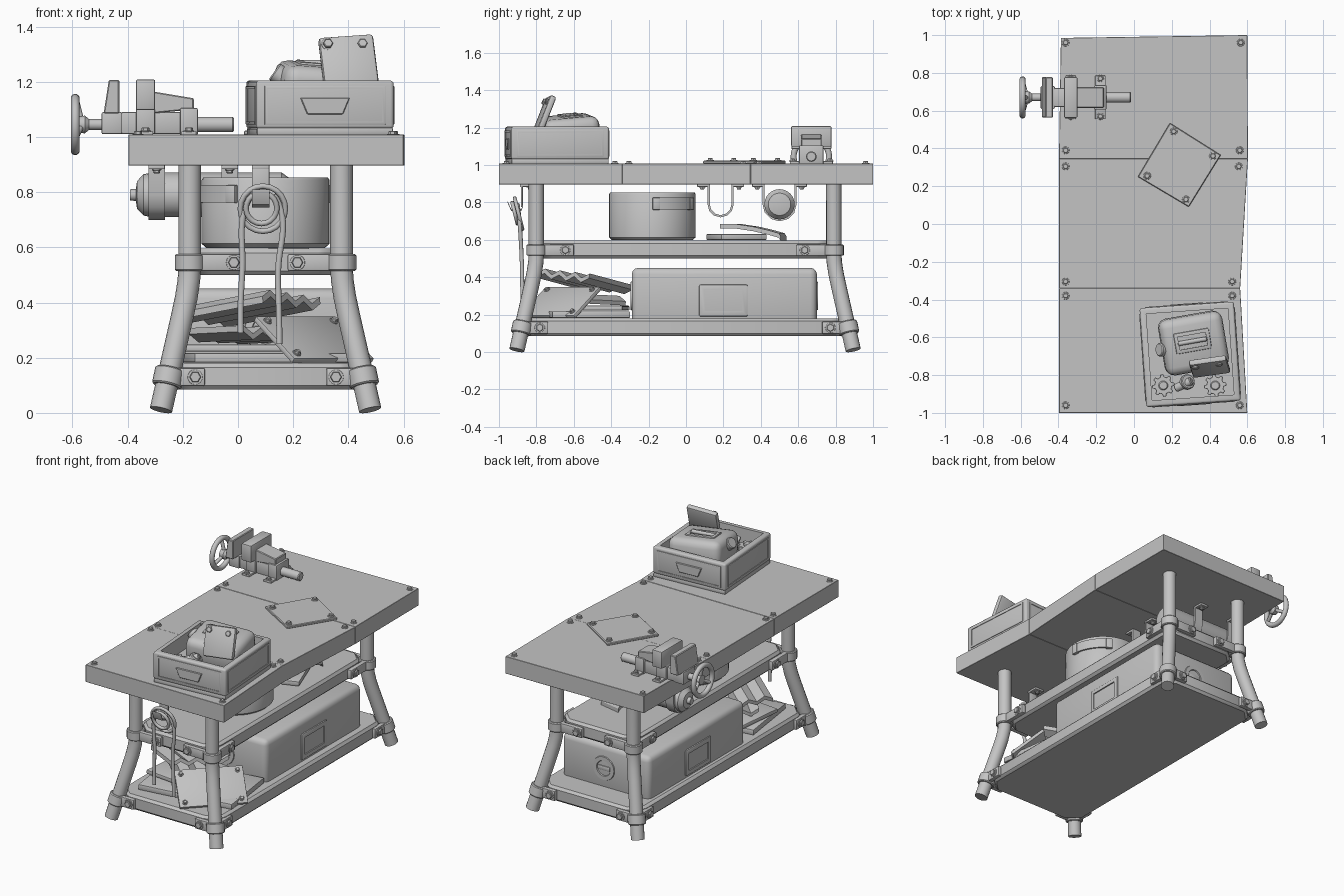
import bpy, bmesh, math
from mathutils import Vector, Matrix, Euler

if "Cube" in bpy.data.objects:
    bpy.data.objects.remove(bpy.data.objects["Cube"])

GREY = bpy.data.materials.new("plain_grey")
GREY.use_nodes = True
GREY.diffuse_color = (0.55, 0.55, 0.55, 1)
GREY.node_tree.nodes["Principled BSDF"].inputs["Base Color"].default_value = (0.55, 0.55, 0.55, 1)
CX, R = 0.1, math.radians


def finish(bm, name, loc=(0, 0, 0), rot=(0, 0, 0)):
    bmesh.ops.recalc_face_normals(bm, faces=bm.faces)
    bm.transform(Matrix.Translation(loc) @ Euler([R(a) for a in rot]).to_matrix().to_4x4())
    mesh = bpy.data.meshes.new(name)
    bm.to_mesh(mesh)
    bm.free()
    ob = bpy.data.objects.new(name, mesh)
    bpy.context.collection.objects.link(ob)
    mesh.materials.append(GREY)
    bpy.ops.object.select_all(action='DESELECT')
    ob.select_set(True)
    bpy.context.view_layer.objects.active = ob
    bpy.ops.object.shade_smooth_by_angle(angle=R(32))


def soften(bm, width, segs=2):
    if width:
        bmesh.ops.bevel(bm, geom=bm.edges[:], offset=width, segments=segs, affect='EDGES', profile=0.5)


def box(name, loc, size, bevel=0.006, rot=(0, 0, 0), recesses=(), segs=2):
    """Box; each recess is (direction, rim, depth)."""
    bm = bmesh.new()
    bmesh.ops.create_cube(bm, size=1, matrix=Matrix.Diagonal((*size, 1)))
    soften(bm, bevel, segs)
    for d, rim, depth in recesses:
        f = max(bm.faces, key=lambda f: f.normal.dot(Vector(d)) + f.calc_area())
        bmesh.ops.inset_region(bm, faces=[f], thickness=rim)
        push = bmesh.ops.extrude_face_region(bm, geom=[f])
        verts = [v for v in push["geom"] if isinstance(v, bmesh.types.BMVert)]
        bmesh.ops.translate(bm, verts=verts, vec=-Vector(d) * depth)
        bmesh.ops.delete(bm, geom=[f], context='FACES_ONLY')
    finish(bm, name, loc, rot)


def prism(name, pts, depth, loc=(0, 0, 0), rot=(0, 0, 0), bevel=0.004):
    """Polygon in local XY, extruded up along Z by depth."""
    bm = bmesh.new()
    f = bm.faces.new([bm.verts.new((x, y, 0)) for x, y in pts])
    up = bmesh.ops.extrude_face_region(bm, geom=[f])
    bmesh.ops.translate(bm, vec=(0, 0, depth), verts=[v for v in up["geom"] if isinstance(v, bmesh.types.BMVert)])
    soften(bm, bevel, 1)
    finish(bm, name, loc, rot)


def lathe(name, profile, loc, rot=(0, 0, 0), segs=24):
    """Spin (radius, height) points around local Z."""
    bm = bmesh.new()
    vs = [bm.verts.new((r, 0, h)) for r, h in profile]
    es = [bm.edges.new(p) for p in zip(vs, vs[1:])]
    bmesh.ops.spin(bm, geom=vs + es, axis=(0, 0, 1), cent=(0, 0, 0), angle=2 * math.pi, steps=segs)
    bmesh.ops.remove_doubles(bm, verts=bm.verts, dist=1e-5)
    finish(bm, name, loc, rot)


def rod(name, loc, r, length, rot=(0, 0, 0), segs=20, b=0.005):
    lathe(name, [(0, 0), (r - b, 0), (r, b), (r, length - b), (r - b, length), (0, length)], loc, rot, segs)


def bolt(loc, rot=(0, 0, 0), r=0.02):
    rod("bolt_washer", loc, r, 0.006, rot, 16, 0.001)
    rod("bolt_head", loc, r * 0.75, 0.017, rot, 6, 0.003)


def tube(name, pts, r, closed=False, smooth=False):
    cu = bpy.data.curves.new(name, 'CURVE')
    cu.dimensions, cu.bevel_depth, cu.bevel_resolution = '3D', r, 6
    cu.use_fill_caps, cu.resolution_u = True, 5
    sp = cu.splines.new('NURBS' if smooth else 'POLY')
    sp.points.add(len(pts) - 1)
    for p, co in zip(sp.points, pts):
        p.co = (*co, 1)
    sp.use_cyclic_u, sp.use_endpoint_u = closed, True
    ob = bpy.data.objects.new(name, cu)
    bpy.context.collection.objects.link(ob)
    bm = bmesh.new()
    bm.from_mesh(ob.to_mesh())
    bpy.data.objects.remove(ob)
    finish(bm, name)


def arc(r, a0, a1, n):
    return [(r * math.cos(R(a0 + (a1 - a0) * i / n)), r * math.sin(R(a0 + (a1 - a0) * i / n))) for i in range(n + 1)]


def ribbon(name, path, t, width, loc, rot):
    """Open 2D path thickened downwards by t, extruded by width."""
    prism(name, path + [(x, y - t) for x, y in reversed(path)], width, loc, rot, 0)


# Table top of three planks, with bolts
prism("rear_plank", [(-.397, .345), (.603, .345), (.6, 1), (-.387, .985)], .112, (0, 0, .896), bevel=.0015)
prism("middle_plank", [(-.397, -.34), (.562, -.34), (.603, .345), (-.397, .345)], .111, (0, 0, .896), bevel=.0015)
prism("front_plank", [(-.397, -1), (.6, -1), (.562, -.34), (-.397, -.34)], .112, (0, 0, .896), bevel=.0015)
for y, xr in ((.96, .565), (.39, .56), (.305, .555), (-.305, .52), (-.38, .52), (-.96, .56)):
    bolt((-.362, y, 1.005))
    bolt((xr, y, 1.005))


# Shelves with cut corners
def shelf(name, hx, hy, cut, z0, z1):
    pts = [(hx, hy - cut), (hx - cut, hy), (cut - hx, hy), (-hx, hy - cut)]
    pts += [(-x, -y) for x, y in pts]
    prism(name, pts, z1 - z0, (CX, -.005, z0), bevel=.015)


shelf("middle_shelf", .275, .79, .07, .5, .595)
shelf("lower_shelf", .36, .875, .08, .085, .18)

# Legs with shelf clamps
for sx in (-1, 1):
    for sy in (-1, 1):
        def at(dx, dy, z):
            return (CX + sx * dx, -.005 + sy * dy, z)
        path = [(.275, .9), (.275, .53), (.278, .48), (.287, .42), (.302, .35), (.379, .011)]
        tube("leg", [at(d, d + .52, z) for d, z in path], .041)
        tilt = (sy * 12, -sx * 12, 0)
        for d, z, h, t, fx, side in ((.275, .545, .06, 0, .115, .2), (.352, .13, .065, 1, .255, .14)):
            fy, low = d + .52, d + t * h * .11
            rod("clamp_ring", at(low, low + .52, z - h / 2), .054, h, [a * t for a in tilt])
            run = d - fx + .035
            box("clamp_end_tab", at(d - run / 2, fy + .012, z), (run, .03, h))
            box("clamp_side_tab", at(d + .012, fy - side / 2, z), (.03, side, h))
            bolt(at(fx, fy + .025, z), (-90 * sy, 0, 0), .028)
            bolt(at(d + .025, fy - side + .045, z), (0, 90 * sx, 0), .028)

# Large case with grips on the sides and a dial at each end
box("storage_case", (.09, .205, .298), (.63, .99, .304), .035, segs=3)
for s in (-1, 1):
    box("case_grip", (.09 + s * .311, .2, .275), (.024, .26, .17), .008, recesses=[((s, 0, 0), .03, .02)])
    lathe("case_dial", [(0, .004), (.045, .004), (.05, .014), (.075, .014), (.08, 0)],
          (CX, .205 + s * .487, .3), (-90 * s, 0, 0))
    box("case_dial_grip", (CX, .205 + s * .49, .3), (.09, .02, .03))

# Cooking pot with two side grips
lathe("pot", [(0, 0), (.215, 0), (.232, .015), (.232, .245), (.226, .255), (.215, .255), (.212, .03), (0, .03)],
      (.1, -.18, .598), segs=40)
for a in (0, 180):
    prism("pot_grip", arc(.247, a, a + 64, 8) + arc(.236, a + 64, a, 8), .062, (.1, -.18, .763), bevel=0)
    for b in (5, 59):
        x, y = arc(.236, a + b, a + b, 1)[0]
        box("pot_grip_lug", (.1 + x, -.18 + y, .793), (.03, .04, .066), .004, (0, 0, a + b))

# Canister under the top and hanging straps
lathe("canister", [(0, 0), (.02, 0), (.022, .022), (.05, .026), (.075, .05), (.081, .08), (.081, .55), (.06, .58), (0, .59)],
      (-.392, .5, .79), (0, 90, 0))
for x, y in ((-.295, .5), (-.03, .5), (-.03, .185), (.085, .185)):
    hw = .091 if y > .3 else .07
    path = [[(r, .9)] + [(px, .79 + pz) for px, pz in arc(r, 0, -180, 6)] + [(-r, .9)] for r in (hw, hw - .012)]
    prism("hanging_strap", path[0] + path[1][::-1], .06, (x - .03, y, 0), (90, 0, 90), bevel=0)
    for s in (-1, 1):
        box("strap_foot", (x, y + s * (hw + .025), .89), (.06, .06, .014), .003)
        bolt((x, y + s * (hw + .028), .885), (180, 0, 0), .017)

# Hook and coiled rope at the front
box("hook_foot", (.082, -.85, .89), (.064, .075, .014), .003)
box("hook_strip", (.082, -.877, .835), (.064, .01, .12), .003)
hook = [(-.872, .785), (-.88, .765), (-.905, .755), (-.935, .765), (-.955, .81)]
ribbon("hook_curl", hook, .01, .064, (.05, 0, 0), (90, 0, 90))
bolt((.082, -.835, .885), (180, 0, 0), .017)
for r, cx, cy, cz in ((.082, .09, -.895, .74), (.056, .085, -.915, .742)):
    tube("rope_loop", [(cx + x, cy - z * .25, cz + z) for x, z in arc(r, 0, 360, 20)[:-1]], .01, True)
tube("rope_tail_left", [(.05, -.9, .79), (.0, -.89, .72), (.03, -.88, .55), (.005, -.875, .42), (.01, -.875, .29)], .011, smooth=True)
tube("rope_tail_right", [(.13, -.9, .79), (.185, -.89, .71), (.13, -.88, .55), (.15, -.875, .42), (.15, -.875, .25)], .011, smooth=True)

# Scrap boards and corrugated sheets on the lower shelf
box("flat_board", (.12, -.55, .2), (.62, .42, .035), .005, (0, 0, 8))
box("small_board", (0, -.5, .235), (.36, .36, .025), .005, (0, 0, -6))
zigzag = [(-.175 + .05 * i, .028 * (i % 2)) for i in range(8)]
ribbon("corrugated_sheet_upper", zigzag, .025, .4, (-.125, -.425, .345), (81, 5, 53))
ribbon("corrugated_sheet_lower", zigzag[1:7], .022, .28, (-.09, -.41, .275), (88, 2, 45))
lean = (38, 0, 45)
mid = Vector((.275, -.67, .265))
box("leaning_plate", mid, (.41, .25, .022), .005, lean)
turn = Euler([R(a) for a in lean]).to_matrix()
for x in (-.17, .17):
    for y in (-.095, .095):
        bolt(mid + turn @ Vector((x, y, .009)), lean, .016)

# Loose plates on the middle shelf
box("loose_plate_lower", (.15, .27, .615), (.24, .26, .03), .005, (0, 0, 20))
bend = [(-.18, .045), (-.1, .045), (0, .03), (.08, .012), (.14, -.005), (.15, -.02)]
ribbon("bent_plate", bend, .024, .15, (.08, .39, .64), (90, 0, 78))

# Bolted plate on the table top
prism("bolted_plate", [(.19, .535), (.46, .365), (.29, .09), (.02, .25)], .017, (0, 0, 1.006))
for x, y in ((.21, .49), (.418, .36), (.275, .13), (.07, .255)):
    bolt((x, y, 1.021))

# Open crate with inset sides and two grips
ROT = (0, 0, 4)
spin = Euler((0, 0, R(4))).to_matrix()
mid = Vector((.297, -.69, 0))
box("crate_base", mid + Vector((0, 0, 1.02)), (.495, .52, .028), .006, ROT)
box("crate", mid + Vector((0, 0, 1.117)), (.5, .525, .175), .012, ROT, [((0, 0, 1), .03, .1)], 3)
for i, d in enumerate(((0, -1, 0), (0, 1, 0), (1, 0, 0), (-1, 0, 0))):
    d = Vector(d)
    half, w = (.2575, .44) if i < 2 else (.245, .465)
    box("crate_frame", mid + spin @ (d * half) + Vector((0, 0, 1.115)),
        (w, .018, .14) if i < 2 else (.018, w, .14), .003, ROT, [(d, .012, .006)])
    if i < 2:
        grip = [(-.09, .03), (.09, .03), (.065, -.03), (-.065, -.03)]
        prism("crate_grip", grip, .012, mid + spin @ (d * half) + Vector((0, 0, 1.112)), (90, 0, i * 180 + 4), .003)

# Things inside the crate
box("crate_machine", (.315, -.63, 1.18), (.34, .3, .16), .045, (5, 4, 10), segs=3)
box("machine_slot_frame", (.31, -.62, 1.262), (.19, .11, .016), .006, (5, 4, 10), [((0, 0, 1), .02, .01)])
rod("machine_slot_bar", (.23, -.635, 1.267), .012, .16, (0, 90, 10))
rod("knob", (.185, -.665, 1.2), .036, .065, (0, -55, 0))
box("tilted_plate", (.4, -.755, 1.275), (.2, .035, .19), .012, (-22, -4, 8))
for x in (.33, .455):
    bolt((x - .005, -.742 + (x - .4) * .14, 1.335), (68, 0, 8), .024)
for x in (.155, .43):
    teeth = [(q[0] * k, q[1] * k) for i in range(8) for o, k in ((0, 1), (16, 1), (22, .78), (39, .78))
             for q in arc(.06, i * 45 + o, i * 45 + o, 1)[:1]]
    prism("gear", teeth, .03, (x, -.855, 1.115), bevel=.002)
    rod("gear_hub", (x, -.855, 1.115), .025, .04)
rod("loose_pin", (.22, -.87, 1.15), .022, .1, (0, 70, 25))
rod("loose_pin_head", (.275, -.84, 1.155), .04, .03, (0, 30, 25))

# Bench vise
VY = .67
box("vise_slide", (-.29, VY, 1.05), (.27, .1, .08))
box("vise_front_block", (-.457, VY, 1.05), (.075, .12, .08))
prism("vise_front_jaw", [(-.487, 1.085), (-.43, 1.085), (-.43, 1.207), (-.468, 1.207)], .215, (0, VY + .108, 0), (90, 0, 0))
box("vise_rear_jaw", (-.335, VY, 1.153), (.07, .215, .11))
box("vise_rear_block", (-.335, VY, 1.06), (.07, .13, .1))
prism("vise_arm", [(-.31, 1.085), (-.16, 1.1), (-.16, 1.14), (-.31, 1.165)], .11, (0, VY + .055, 0), (90, 0, 0))
box("vise_saddle", (-.178, VY, 1.055), (.065, .13, .1))
rod("vise_screw", (-.16, VY, 1.045), .028, .145, (0, 90, 0))
for x in (-.335, -.178):
    box("vise_foot", (x, VY, 1.013), (.055, .23, .014), .003)
    for s in (-1, 1):
        bolt((x, VY + s * .1, 1.018), r=.019)

# Vise hand wheel
rod("wheel_shaft", (-.57, VY, 1.045), .02, .08, (0, 90, 0))
lathe("wheel_hub", [(0, 0), (.03, 0), (.032, .03), (.02, .045), (0, .045)], (-.585, VY, 1.045), (0, 90, 0))
tube("wheel_rim", [(-.59, VY + y, 1.045 + z) for y, z in arc(.095, 0, 360, 28)[:-1]], .016, True)
for a in (90, 210, 330):
    y, z = arc(.092, a, a, 1)[0]
    tube("wheel_spoke", [(-.565, VY, 1.045), (-.588, VY + y, 1.045 + z)], .011)
